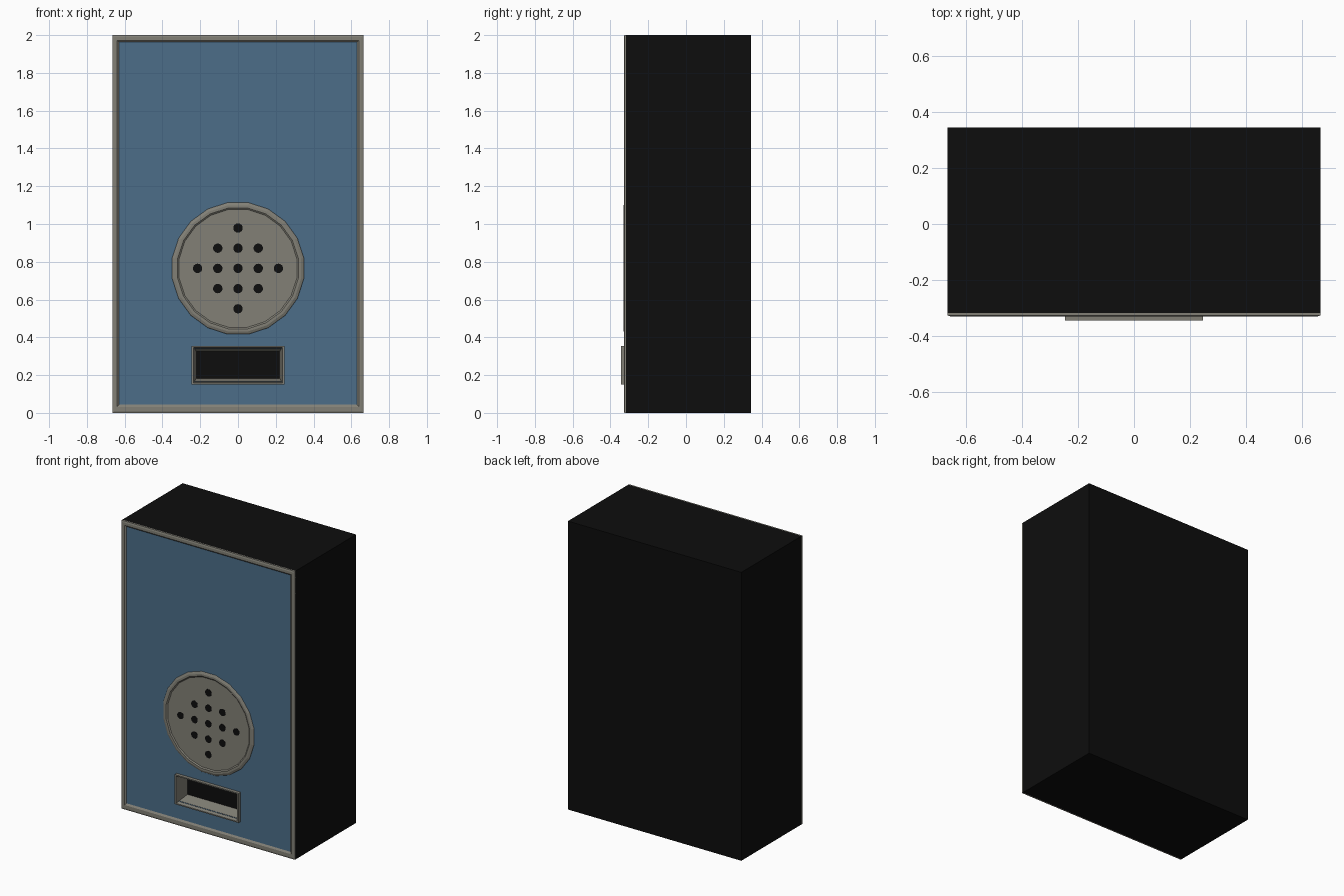
import bpy, bmesh, math

if "Cube" in bpy.data.objects:
    bpy.data.objects.remove(bpy.data.objects["Cube"])


def material(name, r, g, b):
    m = bpy.data.materials.new(name)
    m.diffuse_color = (r, g, b, 1)
    m.use_nodes = True
    m.node_tree.nodes["Principled BSDF"].inputs["Base Color"].default_value = m.diffuse_color
    return m


BLACK = material("black", 0.004, 0.004, 0.004)
BLUE = material("steel blue", 0.072, 0.155, 0.25)
GREY = material("warm grey", 0.225, 0.217, 0.183)


def finish(name, bm, mat):
    bmesh.ops.recalc_face_normals(bm, faces=bm.faces)
    me = bpy.data.meshes.new(name)
    bm.to_mesh(me)
    bm.free()
    ob = bpy.data.objects.new(name, me)
    bpy.context.collection.objects.link(ob)
    me.materials.append(mat)
    return ob


def box(name, x0, x1, y0, y1, z0, z1, mat):
    bm = bmesh.new()
    bmesh.ops.create_cube(bm, size=1)
    for v in bm.verts:
        v.co = (x0 + (v.co.x + .5) * (x1 - x0),
                y0 + (v.co.y + .5) * (y1 - y0),
                z0 + (v.co.z + .5) * (z1 - z0))
    return finish(name, bm, mat)


def rect(w, z0, z1, y):
    return [(-w, y, z0), (w, y, z0), (w, y, z1), (-w, y, z1)]


def circle(r, y, cx=0, cz=0.765, n=20):
    return [(cx + r * math.cos((i + .5) * math.tau / n), y,
             cz + r * math.sin((i + .5) * math.tau / n)) for i in range(n)]


def loft(name, loops, mat, cap=False, closed=False):
    """Skin a series of matching loops, optionally capped or closed up."""
    bm = bmesh.new()
    rings = [[bm.verts.new(p) for p in lp] for lp in loops]
    n = len(rings[0])
    pairs = list(zip(rings, rings[1:]))
    if closed:
        pairs.append((rings[-1], rings[0]))
    for a, b in pairs:
        for i in range(n):
            j = (i + 1) % n
            bm.faces.new((a[i], a[j], b[j], b[i]))
    if cap:
        bm.faces.new(rings[0])
        bm.faces.new(rings[-1])
    return finish(name, bm, mat)


# Cabinet and front panel
cabinet = box("cabinet", -.665, .665, -.317, .344, 0, 2, BLACK)
panel = box("front_panel", -.64, .64, -.321, -.312, .03, 1.975, BLUE)

# Pocket for the slot cut through panel and cabinet
cutter = box("slot_cutter", -.235, .235, -.5, -.235, .165, .342, BLACK)
cutter.hide_render = True
cutter.hide_viewport = True
for ob in (cabinet, panel):
    mod = ob.modifiers.new("slot", 'BOOLEAN')
    mod.operation = 'DIFFERENCE'
    mod.solver = 'EXACT'
    mod.object = cutter

# Border frame around the front edge
loft("border_frame", [rect(.665, 0, 2, -.316), rect(.665, 0, 2, -.326),
                      rect(.655, .01, 1.99, -.329), rect(.640, .032, 1.972, -.329),
                      rect(.628, .045, 1.962, -.320), rect(.628, .045, 1.962, -.316)],
     GREY, closed=True)

# Slot surround: raised rim with a funnel into the pocket
loft("slot_surround", [rect(.245, .15, .355, -.316), rect(.245, .15, .355, -.344),
                       rect(.235, .158, .347, -.344), rect(.221, .183, .325, -.238),
                       rect(.234, .166, .341, -.238), rect(.234, .166, .341, -.316)],
     GREY, closed=True)

# Speaker ring and disc
loft("speaker_ring", [circle(.355, -.318), circle(.350, -.325), circle(.338, -.330),
                      circle(.324, -.330), circle(.316, -.324), circle(.316, -.318)],
     GREY, closed=True)
loft("speaker_disc", [circle(.32, -.318), circle(.32, -.324)], GREY, cap=True)

# Diamond of speaker holes
for i in range(-2, 3):
    for k in range(-2, 3):
        if abs(i) + abs(k) <= 2:
            c = dict(cx=i * .107, cz=.765 + k * .107, n=14)
            loft("speaker_hole", [circle(.025, -.320, **c), circle(.025, -.3255, **c)],
                 BLACK, cap=True)
